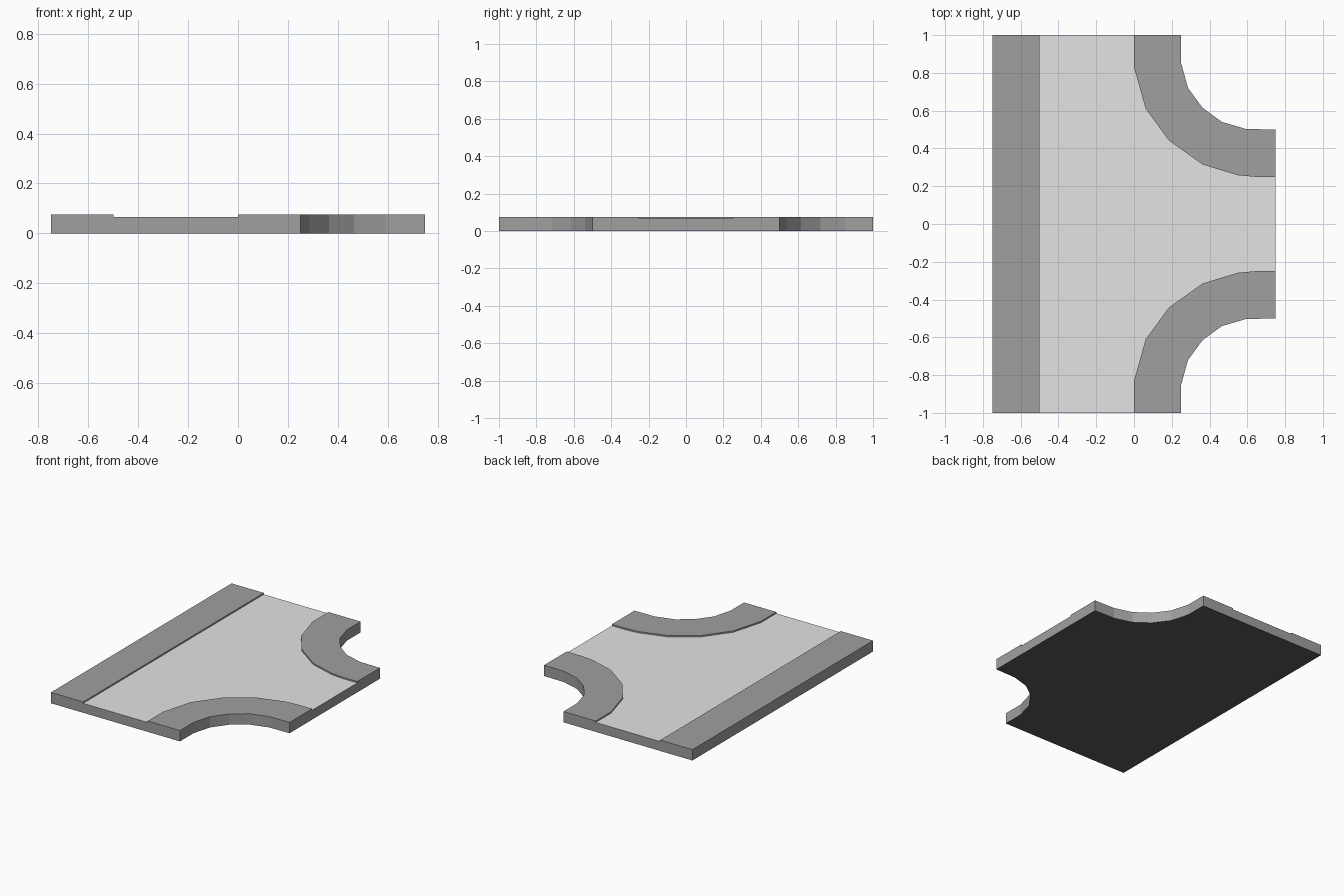
import bpy
import bmesh

if "Cube" in bpy.data.objects:
    bpy.data.objects.remove(bpy.data.objects["Cube"])

CURB_TOP = 0.076
ROAD_TOP = 0.066


def material(name, r, g, b):
    m = bpy.data.materials.new(name)
    m.diffuse_color = (r, g, b, 1)
    m.use_nodes = True
    m.node_tree.nodes["Principled BSDF"].inputs["Base Color"].default_value = m.diffuse_color
    return m


PAVEMENT = material("pavement grey", 0.35, 0.35, 0.35)
ROAD = material("road light grey", 0.77, 0.77, 0.77)
UNDERSIDE = material("underside dark grey", 0.107, 0.107, 0.107)


def on_border(face):
    """True when a wall lies on the straight outer edge of the tile."""
    c = face.calc_center_median()
    n = face.normal
    return (abs(n.x) > 0.99 and abs(c.x) > 0.749) or (abs(n.y) > 0.99 and abs(c.y) > 0.999)


def slab(name, outline, height, top_index=0, border_walls_only=False):
    """Extrude a flat outline upward; top, walls and underside take their own colours."""
    bm = bmesh.new()
    base = bm.faces.new([bm.verts.new((x, y, 0)) for x, y in outline])
    top = bmesh.ops.extrude_face_region(bm, geom=[base], use_keep_orig=True)
    for v in top["geom"]:
        if isinstance(v, bmesh.types.BMVert):
            v.co.z = height
    bmesh.ops.recalc_face_normals(bm, faces=bm.faces[:])
    bm.normal_update()
    for f in bm.faces:
        if f.normal.z > 0.9:
            f.material_index = top_index
        else:
            f.material_index = 2 if f.normal.z < -0.9 else 0
    if border_walls_only:
        hidden = [f for f in bm.faces if abs(f.normal.z) < 0.5 and not on_border(f)]
        bmesh.ops.delete(bm, geom=hidden, context="FACES_ONLY")
    me = bpy.data.meshes.new(name)
    bm.to_mesh(me)
    bm.free()
    for m in (PAVEMENT, ROAD, UNDERSIDE):
        me.materials.append(m)
    ob = bpy.data.objects.new(name, me)
    bpy.context.collection.objects.link(ob)
    return ob


def mirror_y(points):
    return [(x, -y) for x, y in points]


# Curved edges of the back corner pavement: road side and outer side
road_edge = [(0, 1), (0, 0.83), (0.062, 0.61), (0.185, 0.442),
             (0.363, 0.315), (0.55, 0.258), (0.64, 0.25), (0.75, 0.25)]
outer_edge = [(0.25, 1), (0.25, 0.85), (0.286, 0.72), (0.364, 0.614),
              (0.466, 0.54), (0.593, 0.503), (0.75, 0.5)]
corner = road_edge + outer_edge[::-1]

# Straight pavement along the left
slab("straight_pavement", [(-0.75, -1), (-0.5, -1), (-0.5, 1), (-0.75, 1)], CURB_TOP)

# Curved corner pavements
slab("back_corner_pavement", corner, CURB_TOP)
slab("front_corner_pavement", mirror_y(corner), CURB_TOP)

# Sunken road surface filling the space between the pavements
road = [(-0.5, 1)] + road_edge + mirror_y(road_edge)[::-1] + [(-0.5, -1)]
slab("road_surface", road, ROAD_TOP, top_index=1, border_walls_only=True)
